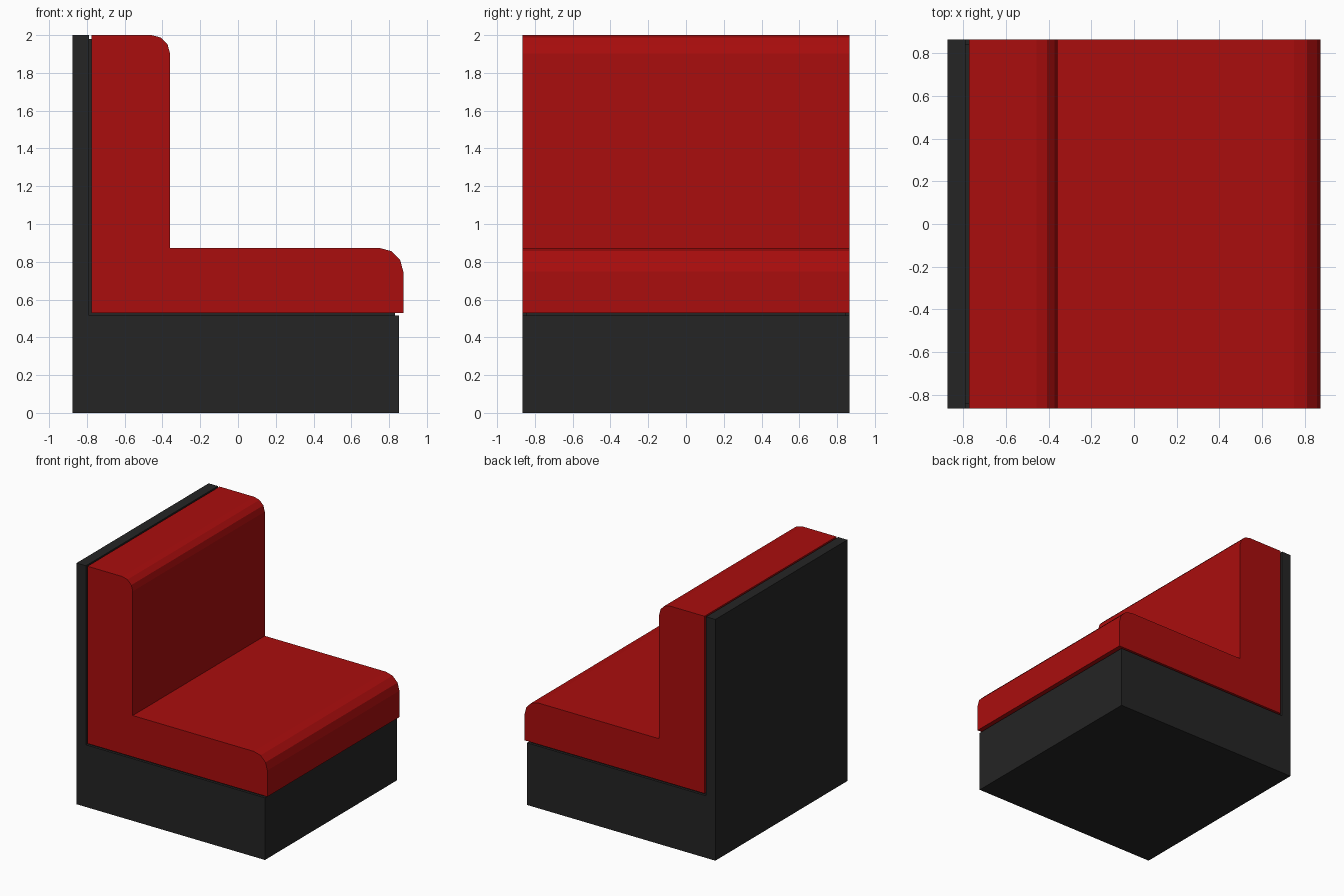
import bpy, bmesh, math

if "Cube" in bpy.data.objects:
    bpy.data.objects.remove(bpy.data.objects["Cube"])


def material(name, rgb):
    m = bpy.data.materials.new(name)
    m.diffuse_color = (*rgb, 1)
    m.use_nodes = True
    m.node_tree.nodes["Principled BSDF"].inputs["Base Color"].default_value = m.diffuse_color
    return m


def extrude_profile(name, points, half_width, mat):
    """Extrude an x/z outline symmetrically along y."""
    bm = bmesh.new()
    face = bm.faces.new([bm.verts.new((x, -half_width, z)) for x, z in points])
    ext = bmesh.ops.extrude_face_region(bm, geom=[face])
    verts = [g for g in ext["geom"] if isinstance(g, bmesh.types.BMVert)]
    bmesh.ops.translate(bm, verts=verts, vec=(0, 2 * half_width, 0))
    bmesh.ops.recalc_face_normals(bm, faces=bm.faces)
    mesh = bpy.data.meshes.new(name)
    bm.to_mesh(mesh)
    bm.free()
    mesh.materials.append(mat)
    obj = bpy.data.objects.new(name, mesh)
    bpy.context.collection.objects.link(obj)
    return obj


def rounded_corner(x, z, r, steps=3):
    """Points of a rounded upper front corner, from low to high."""
    arc = [math.pi / 2 * i / steps for i in range(steps + 1)]
    return [(x - r + r * math.cos(a), z - r + r * math.sin(a)) for a in arc]


red = material("red upholstery", (0.40, 0.004, 0.004))
black = material("black frame", (0.018, 0.018, 0.018))
W = 0.865

# Black plinth with thin back panel
extrude_profile("base_and_back_panel", [
    (-0.875, 0), (0.853, 0), (0.853, 0.515), (-0.79, 0.515),
    (-0.79, 2), (-0.875, 2)], W, black)

# Recessed seam between frame and upholstery
extrude_profile("recessed_seam", [
    (0.83, 0.515), (0.83, 0.53), (-0.775, 0.53),
    (-0.775, 1.98), (-0.79, 1.98), (-0.79, 0.515)], W - 0.02, black)

# L-shaped seat and backrest cushion with rounded front edges
extrude_profile("seat_cushion",
                [(-0.775, 0.53), (0.875, 0.53)]
                + rounded_corner(0.875, 0.873, 0.125)
                + [(-0.36, 0.873)]
                + rounded_corner(-0.36, 2.0, 0.097)
                + [(-0.775, 2.0)], W, red)
